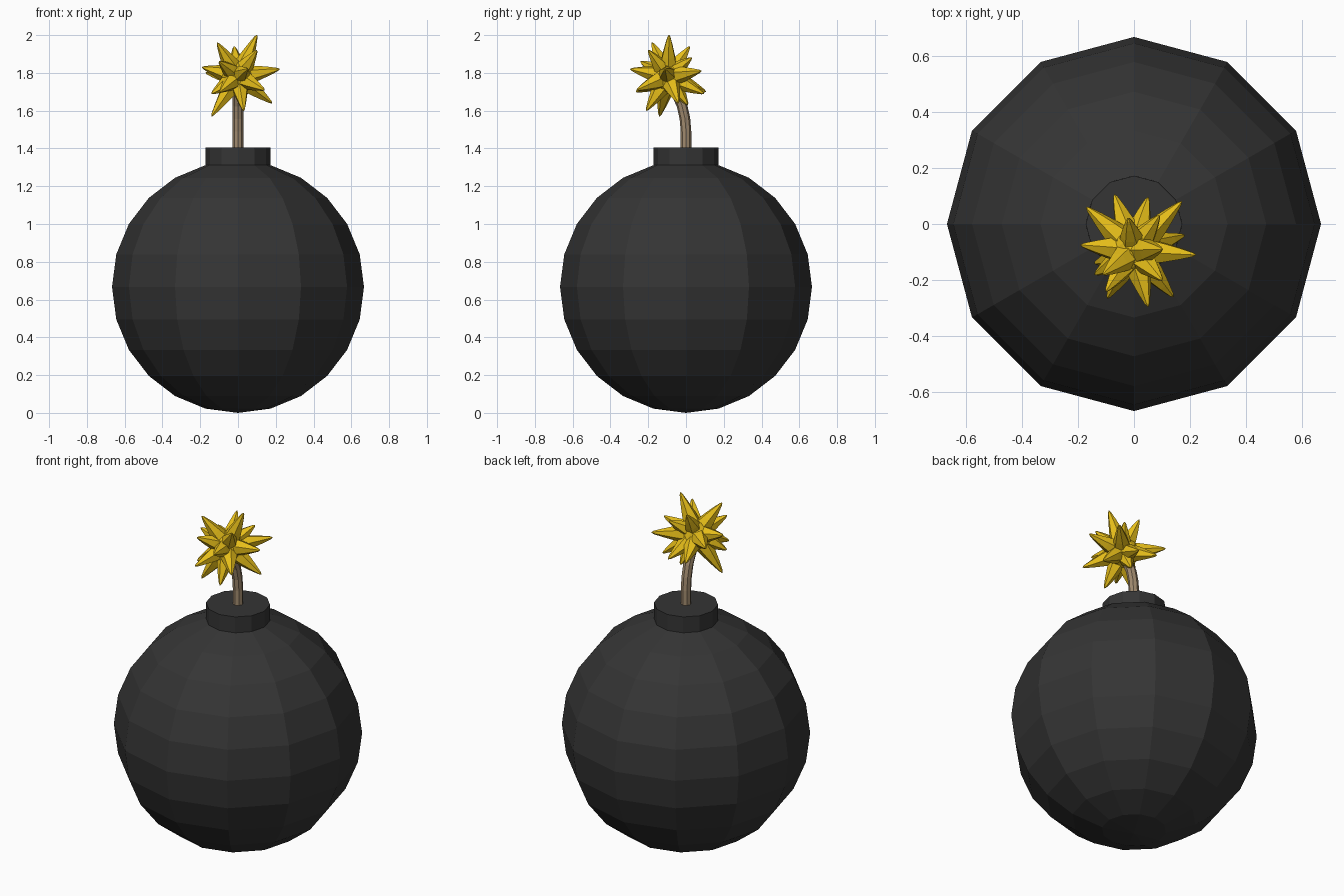
import bpy, bmesh, math
from mathutils import Vector

if "Cube" in bpy.data.objects:
    bpy.data.objects.remove(bpy.data.objects["Cube"])


def material(name, color):
    m = bpy.data.materials.new(name)
    m.diffuse_color = (*color, 1)
    m.use_nodes = True
    m.node_tree.nodes["Principled BSDF"].inputs["Base Color"].default_value = m.diffuse_color
    return m


def make_object(name, bm, mat):
    bmesh.ops.recalc_face_normals(bm, faces=bm.faces)
    me = bpy.data.meshes.new(name)
    bm.to_mesh(me)
    bm.free()
    me.materials.append(mat)
    ob = bpy.data.objects.new(name, me)
    bpy.context.collection.objects.link(ob)
    return ob


def tube(bm, rings, sides):
    """Loft rings given as (centre, axis, radius); both ends are capped."""
    loops = []
    for c, axis, r in rings:
        q = Vector((0, 0, 1)).rotation_difference(Vector(axis))
        loops.append([bm.verts.new(Vector(c) + q @ Vector(
            (r * math.cos(2 * math.pi * i / sides), r * math.sin(2 * math.pi * i / sides), 0)))
            for i in range(sides)])
    for a, b in zip(loops, loops[1:]):
        for i in range(sides):
            j = (i + 1) % sides
            bm.faces.new((a[i], a[j], b[j], b[i]))
    bm.faces.new(loops[0][::-1])
    bm.faces.new(loops[-1])


iron = material("iron", (0.035, 0.035, 0.035))
rope = material("rope", (0.36, 0.26, 0.16))
flame = material("flame", (0.80, 0.52, 0.01))

# Round body: 12 sides, rings every 15 degrees, top ring raised into a neck
R = 0.667
UP = (0, 0, 1)
bm = bmesh.new()
rings = []
for k in range(-5, 6):
    a = math.radians(15 * k)
    rings.append(((0, 0, R + R * math.sin(a)), UP, R * math.cos(a)))
rings.append(((0, 0, 1.405), UP, 0.172))
tube(bm, rings, 12)
bm.faces.ensure_lookup_table()
bottom = min(bm.faces, key=lambda f: f.calc_center_median().z)
pole = bmesh.ops.poke(bm, faces=[bottom])["verts"][0]
pole.co.z = 0
make_object("bomb_body", bm, iron)

# Curved fuse leaning forward
bm = bmesh.new()
path = [(0, 1.39), (0, 1.49), (-0.006, 1.56), (-0.022, 1.63), (-0.05, 1.69), (-0.1, 1.75)]
rings = []
for i, (y, z) in enumerate(path):
    y0, z0 = path[max(i - 1, 0)]
    y1, z1 = path[min(i + 1, len(path) - 1)]
    rings.append(((0, y, z), (0, y1 - y0, z1 - z0), 0.028))
tube(bm, rings, 8)
make_object("fuse", bm, rope)

# Spiky spark: a small core with tapered spikes
C = Vector((0, -0.095, 1.78))
tips = [
    (0.10, -0.09, 2.00), (-0.11, -0.18, 1.96), (-0.02, 0.02, 1.94), (0.22, -0.11, 1.82),
    (0.17, 0.08, 1.81), (0.05, 0.095, 1.69), (-0.07, 0.105, 1.70), (-0.17, 0.06, 1.80),
    (-0.19, -0.075, 1.83), (-0.14, -0.14, 1.57), (-0.095, -0.265, 1.70), (0.05, -0.295, 1.82),
    (0.14, -0.26, 1.71), (0.18, -0.04, 1.64), (0.03, -0.21, 1.60), (0.10, -0.20, 1.92),
    (-0.14, -0.18, 1.69), (-0.10, -0.24, 1.86), (0.03, 0.01, 1.63), (0.09, 0.03, 1.88),
]
bm = bmesh.new()
bmesh.ops.create_icosphere(bm, subdivisions=2, radius=0.09)
bmesh.ops.translate(bm, verts=bm.verts, vec=C)
for t in tips:
    d = Vector(t) - C
    tube(bm, [(C + d * f, d, r) for f, r in
              ((0.25, 0.05), (0.5, 0.038), (0.75, 0.023), (0.95, 0.009), (1, 0.002))], 6)
make_object("spark", bm, flame)
